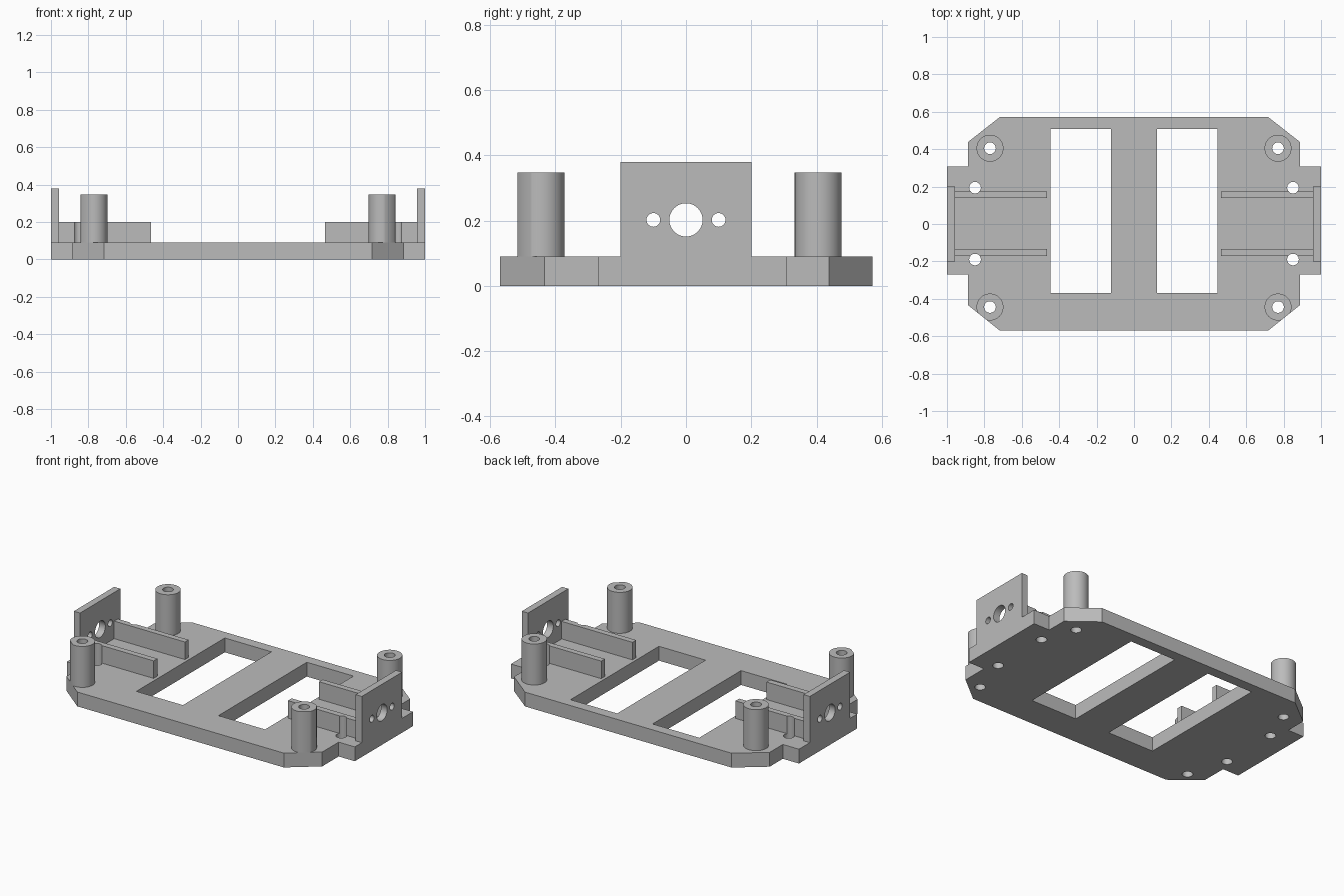
import bpy, bmesh, math
from mathutils import Matrix, Vector

cube = bpy.data.objects.get("Cube")
if cube:
    bpy.data.objects.remove(cube, do_unlink=True)

grey = bpy.data.materials.new("light grey plastic")
grey.use_nodes = True
GREY = (0.50, 0.50, 0.50, 1)
grey.diffuse_color = GREY
grey.node_tree.nodes["Principled BSDF"].inputs["Base Color"].default_value = GREY

PLATE_TOP, RAIL_TOP, POST_TOP, WALL_TOP = 0.09, 0.20, 0.347, 0.38
SIDES = (("right", -1), ("left", 1))


def finish(name, bm):
    bmesh.ops.recalc_face_normals(bm, faces=bm.faces)
    mesh = bpy.data.meshes.new(name)
    bm.to_mesh(mesh)
    bm.free()
    mesh.materials.append(grey)
    obj = bpy.data.objects.new(name, mesh)
    bpy.context.collection.objects.link(obj)
    return obj


def box(name, x0, x1, y0, y1, z0, z1):
    bm = bmesh.new()
    size = Matrix.Diagonal((abs(x1 - x0), y1 - y0, z1 - z0, 1))
    centre = Matrix.Translation(((x0 + x1) / 2, (y0 + y1) / 2, (z0 + z1) / 2))
    bmesh.ops.create_cube(bm, size=1, matrix=centre @ size)
    return finish(name, bm)


def cylinder_mesh(radius, centre, depth, axis="Z"):
    bm = bmesh.new()
    turn = Matrix.Rotation(math.pi / 2, 4, "Y") if axis == "X" else Matrix()
    bmesh.ops.create_cone(bm, cap_ends=True, segments=48, radius1=radius, radius2=radius,
                          depth=depth, matrix=Matrix.Translation(centre) @ turn)
    return bm


def select_only(obj):
    bpy.ops.object.select_all(action="DESELECT")
    obj.select_set(True)
    bpy.context.view_layer.objects.active = obj


def cut(obj, cutters):
    """Subtract each cutter, then discard it."""
    select_only(obj)
    for cutter in cutters:
        cutter.hide_render = True
        mod = obj.modifiers.new("cut", "BOOLEAN")
        mod.operation, mod.solver, mod.object = "DIFFERENCE", "EXACT", cutter
        bpy.ops.object.modifier_apply(modifier=mod.name)
        bpy.data.objects.remove(cutter, do_unlink=True)


def drill(x, y):
    return finish("drill", cylinder_mesh(0.031, (x, y, 0.2), 1))


def smooth(obj):
    select_only(obj)
    bpy.ops.object.shade_smooth_by_angle(angle=math.radians(30))


# Base plate: chamfered corners, with a tab on each end
half = [(0.717, -0.57), (0.888, -0.433), (0.888, -0.27), (1, -0.27),
        (1, 0.308), (0.888, 0.308), (0.888, 0.438), (0.717, 0.572)]
outline = half + [(-x, y) for x, y in reversed(half)]
bm = bmesh.new()
face = bm.faces.new([bm.verts.new((x, y, 0)) for x, y in outline])
extruded = bmesh.ops.extrude_face_region(bm, geom=[face])["geom"]
bmesh.ops.translate(bm, vec=(0, 0, PLATE_TOP),
                    verts=[v for v in extruded if isinstance(v, bmesh.types.BMVert)])
plate = finish("base_plate", bm)

POSTS = (("front", -0.444), ("back", 0.405))
RAILS = (("front", -0.171, -0.134, -0.19), ("back", 0.139, 0.175, 0.194))

# Two windows, screw holes through the posts and beside the rails
cutters = []
for _, s in SIDES:
    cutters.append(box("window", s * 0.123, s * 0.447, -0.37, 0.507, -0.2, 0.3))
    cutters += [drill(s * 0.77, y) for _, y in POSTS]
    cutters += [drill(s * 0.85, rail[3]) for rail in RAILS]
cut(plate, cutters)
smooth(plate)

for side, s in SIDES:
    # End wall with a shaft hole and two screw holes
    wall = box(side + "_end_wall", s * 0.957, s, -0.2, 0.2, PLATE_TOP, WALL_TOP)
    cut(wall, [finish("drill", cylinder_mesh(r, (s, y, 0.202), 0.4, "X"))
               for y, r in ((0, 0.051), (-0.1, 0.021), (0.1, 0.021))])
    smooth(wall)

    # Guide rails, notched by the nearby screw holes
    for end, y0, y1, hole_y in RAILS:
        rail = box(f"{side}_{end}_rail", s * 0.466, s * 0.957, y0, y1, PLATE_TOP, RAIL_TOP)
        cut(rail, [drill(s * 0.85, hole_y)])
        smooth(rail)

    # Hollow posts; the front ones are trimmed flush with the plate chamfer
    for end, y in POSTS:
        bm = cylinder_mesh(0.072, (s * 0.77, y, (PLATE_TOP + POST_TOP) / 2), POST_TOP - PLATE_TOP)
        if end == "front":
            normal = Vector((s * 0.137, -0.171, 0))
            geom = bm.verts[:] + bm.edges[:] + bm.faces[:]
            trim = bmesh.ops.bisect_plane(bm, geom=geom, plane_co=(s * 0.717, -0.57, 0),
                                          plane_no=normal, clear_outer=True)
            edges = [e for e in trim["geom_cut"] if isinstance(e, bmesh.types.BMEdge)]
            bmesh.ops.holes_fill(bm, edges=edges)
        post = finish(f"{side}_{end}_post", bm)
        cut(post, [drill(s * 0.77, y)])
        smooth(post)
